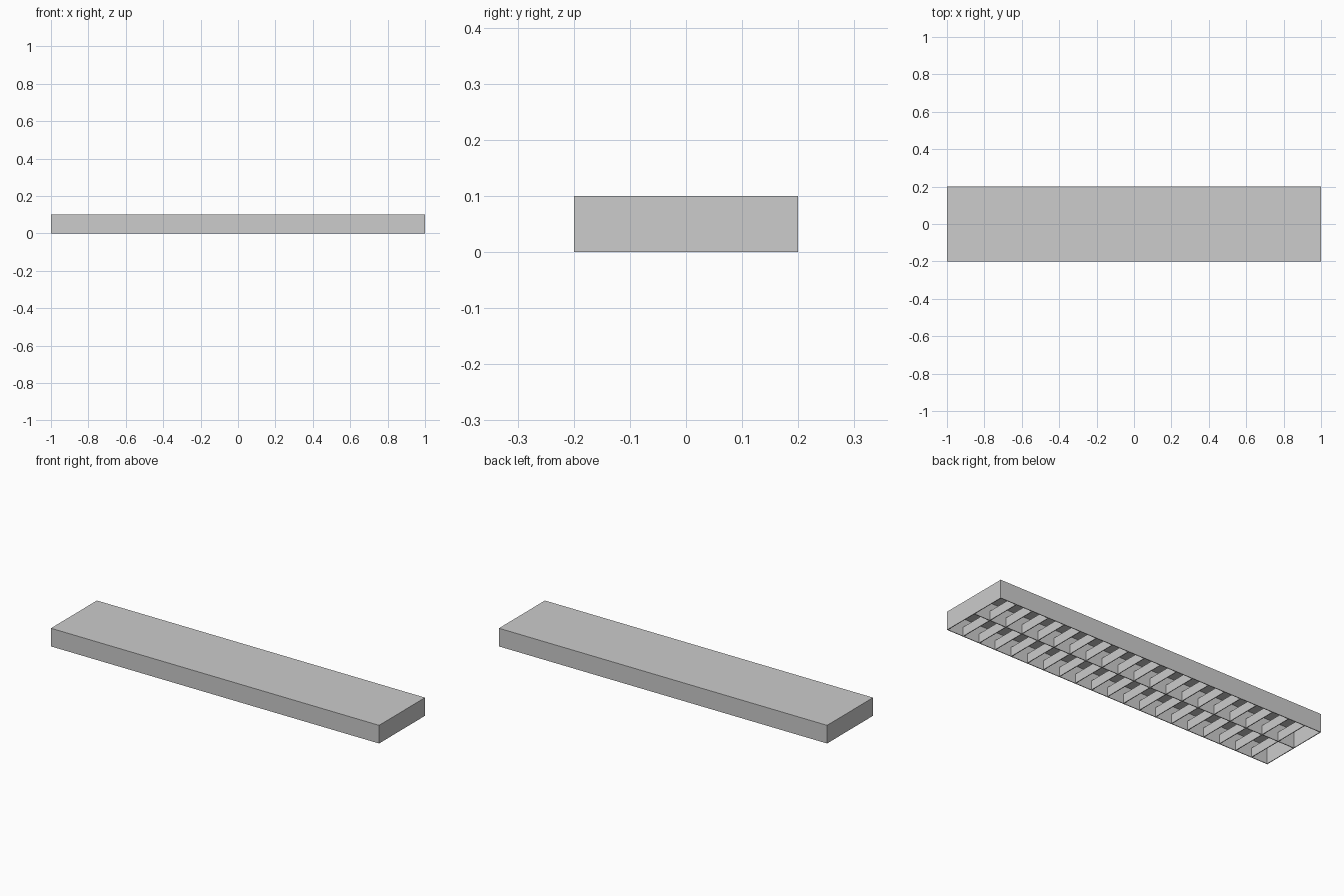
import bpy

if "Cube" in bpy.data.objects:
    bpy.data.objects.remove(bpy.data.objects["Cube"])

L, W, H = 2.0, 0.4, 0.1      # overall size
T = 0.004                    # sheet thickness
RIB_H = 0.05                 # cross rib height
PITCH = 0.1                  # spacing of the cross ribs

grey = bpy.data.materials.new("light_grey")
grey.diffuse_color = (0.604, 0.604, 0.604, 1)
grey.use_nodes = True
grey.node_tree.nodes["Principled BSDF"].inputs["Base Color"].default_value = grey.diffuse_color


def box(name, size, centre):
    bpy.ops.mesh.primitive_cube_add(size=1, location=centre)
    ob = bpy.context.object
    ob.name = name
    ob.scale = size
    bpy.ops.object.transform_apply(location=False, rotation=False, scale=True)
    ob.data.materials.append(grey)
    return ob


# Shell: a box with its underside removed, thickened inwards
shell = box("shelf_shell", (L, W, H), (0, 0, H / 2))
bottom = [p for p in shell.data.polygons if p.normal.z < -0.5][0].index
bpy.ops.object.mode_set(mode='EDIT')
bpy.ops.mesh.select_all(action='DESELECT')
bpy.ops.object.mode_set(mode='OBJECT')
shell.data.polygons[bottom].select = True
bpy.ops.object.mode_set(mode='EDIT')
bpy.ops.mesh.select_mode(type='FACE')
bpy.ops.mesh.delete(type='ONLY_FACE')
bpy.ops.object.mode_set(mode='OBJECT')
solid = shell.modifiers.new("thickness", 'SOLIDIFY')
solid.thickness = T
solid.offset = -1
solid.use_even_offset = True

# Full-height spine along the middle
box("centre_spine", (L - 2 * T, T, H - T), (0, 0, (H - T) / 2))

# Half-height cross ribs flush with the underside, on both sides of the spine
bay = W / 2 - 1.5 * T
for i in range(1, round(L / PITCH)):
    for side in (-1, 1):
        box("cross_rib", (T, bay, RIB_H),
            (-L / 2 + i * PITCH, side * (T / 2 + bay / 2), RIB_H / 2))
